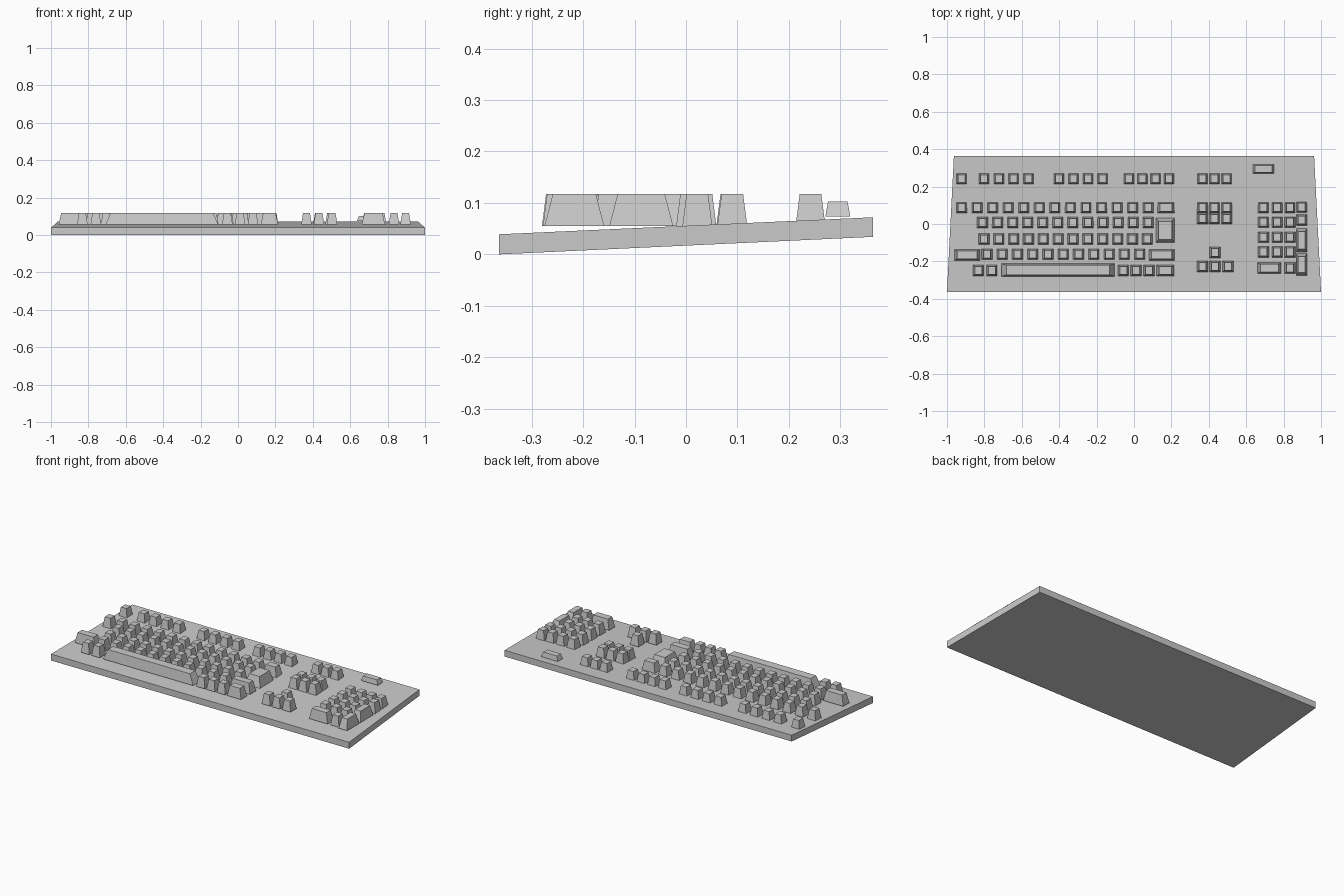
import bpy

if "Cube" in bpy.data.objects:
    bpy.data.objects.remove(bpy.data.objects["Cube"])


def frustum(name, x, y, w, d, z0, z1, ix=0.010, iy=0.008):
    """Tapered block: bottom w x d, top inset by ix / iy on each side."""
    verts = []
    for z, a, b in ((z0, 0, 0), (z1, ix, iy)):
        hw, hd = w / 2 - a, d / 2 - b
        verts += [(x - hw, y - hd, z), (x + hw, y - hd, z),
                  (x + hw, y + hd, z), (x - hw, y + hd, z)]
    return make(name, verts)


def make(name, verts):
    faces = [(3, 2, 1, 0), (4, 5, 6, 7)]
    faces += [(i, (i + 1) % 4, (i + 1) % 4 + 4, i + 4) for i in range(4)]
    mesh = bpy.data.meshes.new(name)
    mesh.from_pydata(verts, [], faces)
    ob = bpy.data.objects.new(name, mesh)
    bpy.context.collection.objects.link(ob)
    return ob


KEY_W, KEY_D, Z0, Z1 = 0.057, 0.058, 0.055, 0.117


def key(name, x, y, w=KEY_W, d=KEY_D, ix=0.010, iy=0.008):
    frustum(name, x, y, w, d, Z0, Z1, ix, iy)


def row(name, y, xs):
    for i, x in enumerate(xs):
        key(f"{name}_{i + 1}", x, y)


def spaced(a, b, n):
    return [a + (b - a) * i / (n - 1) for i in range(n)]


# Sloping deck, narrower at the back
F, B, D = 1.0, 0.963, 0.363
make("keyboard_base", [
    (-F, -D, 0), (F, -D, 0), (B, D, 0.034), (-B, D, 0.034),
    (-F, -D, 0.039), (F, -D, 0.039), (B, D, 0.072), (-B, D, 0.072)])

# Function row in groups
row("escape_key", 0.242, [-0.922])
row("function_key_a", 0.242, spaced(-0.802, -0.564, 4))
row("function_key_b", 0.242, spaced(-0.401, -0.168, 4))
row("function_key_c", 0.242, spaced(-0.027, 0.187, 4))

# Main typing block
row("number_key", 0.088, spaced(-0.922, 0.076, 13))
row("upper_letter_key", 0.008, spaced(-0.810, 0.076, 12))
row("middle_letter_key", -0.080, spaced(-0.802, 0.071, 12))
row("lower_letter_key", -0.162, spaced(-0.786, 0.030, 11))
key("backspace_key", 0.171, 0.088, 0.090, ix=0.013)
key("return_key", 0.167, -0.034, 0.099, 0.131, 0.014, 0.017)
key("left_shift_key", -0.892, -0.165, 0.135, ix=0.014)
key("right_shift_key", 0.148, -0.165, 0.137, ix=0.014)

# Bottom row with space bar
row("left_modifier_key", -0.249, [-0.832, -0.760])
row("right_modifier_key", -0.249, [-0.057, 0.011, 0.080])
key("right_control_key", 0.168, -0.249, 0.093, ix=0.013)
key("space_bar", -0.407, -0.246, 0.604, 0.068, 0.027, 0.008)

# Navigation and arrow clusters
nav = [0.366, 0.430, 0.495]
for i, y in enumerate((0.242, 0.088, 0.030)):
    row(f"navigation_key_{i + 1}", y, nav)
row("up_arrow_key", -0.152, [0.433])
row("arrow_key", -0.227, [0.366, 0.433, 0.503])

# Number pad
pad = [0.692, 0.765, 0.834]
for i, y in enumerate((0.088, 0.010, -0.071, -0.149)):
    row(f"pad_key_{i + 1}", y, pad)
row("pad_minus_key", 0.090, [0.896])
row("pad_top_right_key", 0.022, [0.896])
key("pad_plus_key", 0.896, -0.087, 0.057, 0.124, iy=0.016)
key("pad_enter_key", 0.896, -0.217, 0.057, 0.116, iy=0.016)
key("pad_zero_key", 0.724, -0.236, 0.125, ix=0.014)
row("pad_point_key", -0.236, [0.834])

# Indicator light panel
frustum("indicator_panel", 0.692, 0.295, 0.111, 0.048, 0.074, 0.103, 0.010, 0.005)
